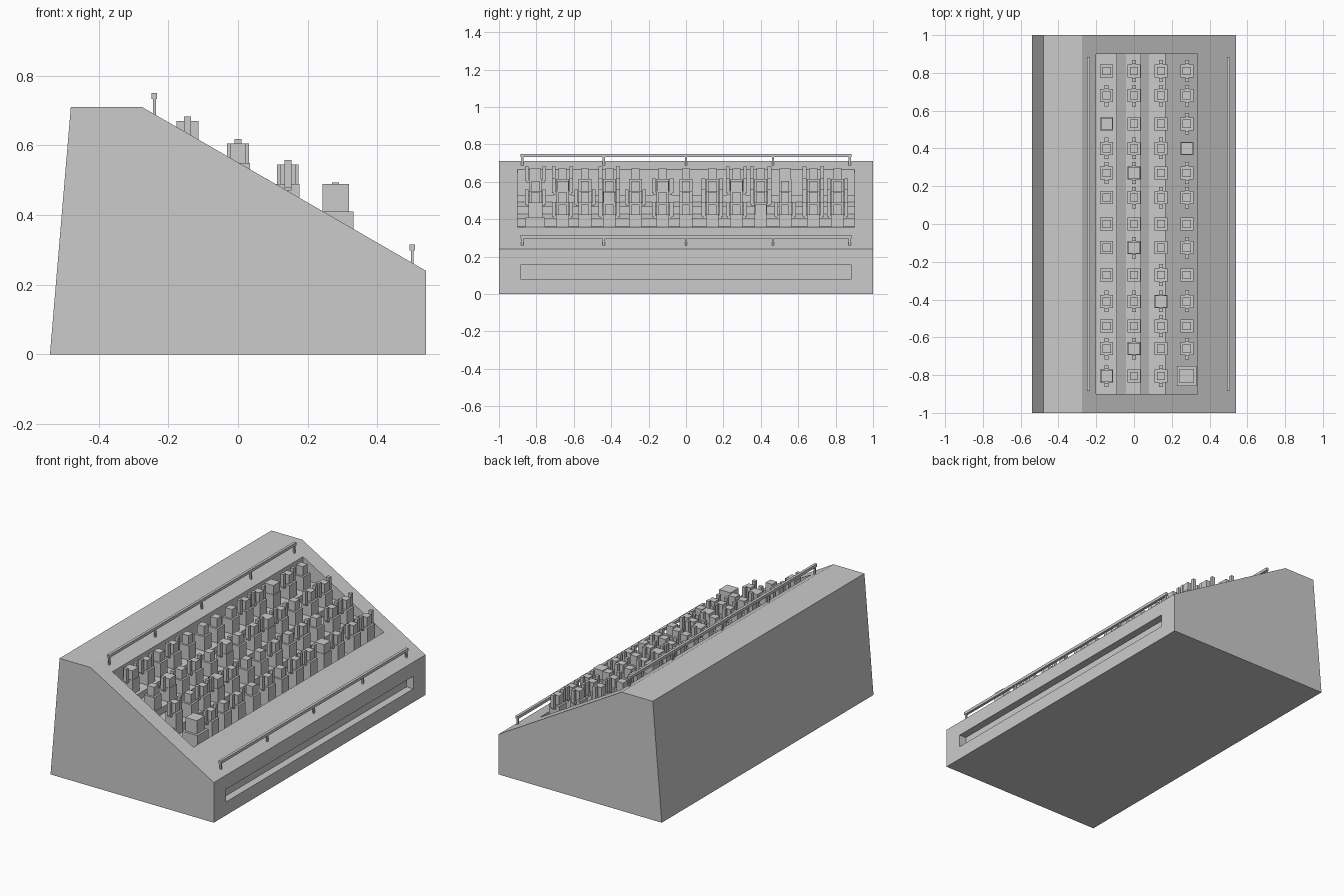
import bpy, bmesh

cube = bpy.data.objects.get("Cube")
if cube:
    bpy.data.objects.remove(cube, do_unlink=True)

# Single plain grey
grey = bpy.data.materials.new("plain_grey")
grey.use_nodes = True
COLOUR = (0.6, 0.6, 0.6, 1)
grey.diffuse_color = COLOUR
grey.node_tree.nodes["Principled BSDF"].inputs["Base Color"].default_value = COLOUR


def finish(name, bm):
    bmesh.ops.recalc_face_normals(bm, faces=bm.faces)
    mesh = bpy.data.meshes.new(name)
    bm.to_mesh(mesh)
    bm.free()
    mesh.materials.append(grey)
    obj = bpy.data.objects.new(name, mesh)
    bpy.context.collection.objects.link(obj)
    return obj


def prism(name, profile, half):
    """Extrude an x-z profile along y from -half to +half."""
    bm = bmesh.new()
    face = bm.faces.new([bm.verts.new((x, -half, z)) for x, z in profile])
    out = bmesh.ops.extrude_face_region(bm, geom=[face])["geom"]
    verts = [v for v in out if isinstance(v, bmesh.types.BMVert)]
    bmesh.ops.translate(bm, verts=verts, vec=(0, 2 * half, 0))
    return finish(name, bm)


def add_box(bm, x, y, hx, hy, z0, z1):
    """Box centred on x, y with half sizes hx, hy."""
    for v in bmesh.ops.create_cube(bm, size=2)["verts"]:
        v.co = (x + v.co.x * hx, y + v.co.y * hy, z1 if v.co.z > 0 else z0)


def slope(x):
    return 0.71 - 0.577 * (x + 0.275)


def cut(target, cutter):
    mod = target.modifiers.new("cut", "BOOLEAN")
    mod.operation, mod.solver, mod.object = "DIFFERENCE", "EXACT", cutter
    cutter.hide_render = True
    bpy.context.view_layer.objects.active = target
    bpy.ops.object.modifier_apply(modifier=mod.name)
    bpy.data.objects.remove(cutter, do_unlink=True)


# Wedge-shaped stand
stand = prism("stand", [(-0.54, 0), (0.54, 0), (0.54, 0.24),
                        (-0.275, 0.71), (-0.48, 0.71)], 1)

# Seating recess with stepped terraces, and long slot in the low face
cut(stand, prism("recess_cutter", [
    (-0.2, 0.53), (-0.09, 0.53), (-0.09, 0.491), (-0.042, 0.467),
    (0.037, 0.467), (0.037, 0.427), (0.08, 0.405), (0.168, 0.405),
    (0.168, 0.362), (0.335, 0.275), (0.335, slope(0.335) + 0.2),
    (-0.2, slope(-0.2) + 0.2)], 0.9))
cut(stand, prism("slot_cutter", [(0.495, 0.08), (0.6, 0.08),
                                 (0.6, 0.155), (0.495, 0.155)], 0.885))

# Handrails above and below the seating
for name, x, top in (("upper_rail", -0.24, 0.75), ("lower_rail", 0.5, 0.315)):
    bm = bmesh.new()
    add_box(bm, x, 0, 0.008, 0.885, top - 0.017, top)
    for y in (-0.875, -0.44, 0, 0.465, 0.875):
        add_box(bm, x, y, 0.004, 0.006, slope(x) - 0.01, top - 0.01)
    finish(name, bm)

# Blocky spectators: which columns raise arms, which have broad heads
COLUMNS = (0.81, 0.68, 0.53, 0.4, 0.27, 0.14, 0, -0.125, -0.27, -0.41, -0.54, -0.66, -0.805)
ROWS = (("back_row", -0.145, 0.615, {1, 3, 4, 9, 11, 12}, {2, 12}),
        ("second_row", 0, 0.55, {0, 1, 3, 4, 5, 7, 9, 11}, {4, 7, 11}),
        ("third_row", 0.143, 0.49, {0, 1, 3, 5, 8, 9, 10, 12}, {9}),
        ("front_row", 0.28, 0.425, {0, 1, 2, 4, 5, 7, 9, 11}, {3}))

for name, x, top, arms, broad in ROWS:
    bm = bmesh.new()
    for i, y in enumerate(COLUMNS):
        body, head, height = 0.034, 0.022, 0.055
        shoulder = top
        if i in broad:
            head = 0.031
        if name == "front_row" and i == 12:
            body, head, height, shoulder = 0.052, 0.038, 0.08, 0.41
        add_box(bm, x, y, body, body, top - 0.13, shoulder)
        add_box(bm, x, y, head, head, shoulder, shoulder + height)
        if i in arms:
            for side in (-1, 1):
                add_box(bm, x, y + side * 0.047, 0.01, 0.01, top - 0.01, top + 0.068)
                add_box(bm, x, y + side * 0.04, 0.01, 0.009, top - 0.02, top - 0.005)
    finish(name + "_spectators", bm)
